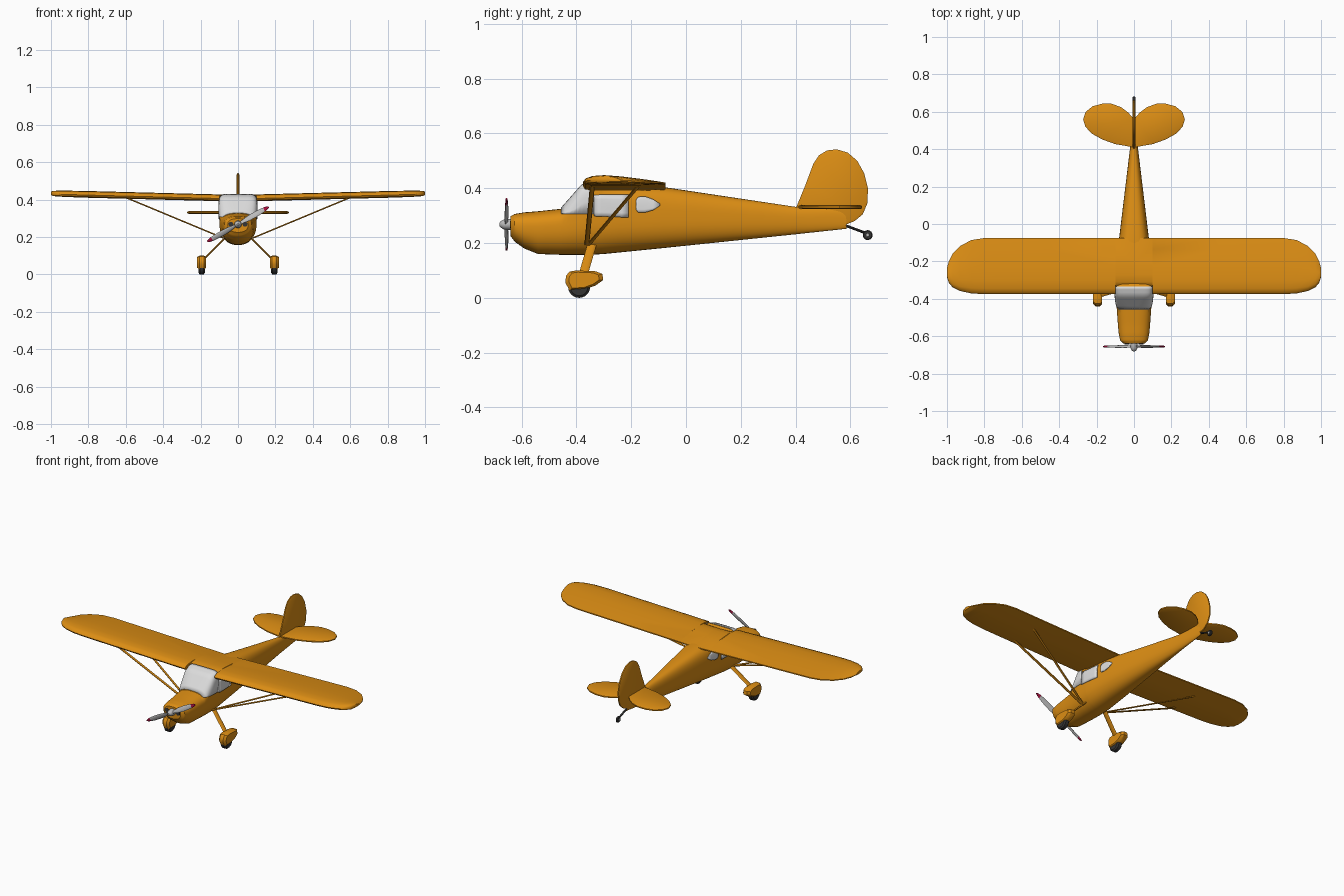
import bpy, bmesh
from math import sin, cos, asin, pi, radians
from mathutils import Vector

cube = bpy.data.objects.get("Cube")
if cube:
    bpy.data.objects.remove(cube, do_unlink=True)


def material(name, r, g, b):
    m = bpy.data.materials.new(name)
    m.use_nodes = True
    m.diffuse_color = (r, g, b, 1)
    bsdf = m.node_tree.nodes["Principled BSDF"]
    bsdf.inputs["Base Color"].default_value = (r, g, b, 1)
    bsdf.inputs["Roughness"].default_value = 0.6
    return m


PAINT = material("orange paint", 0.72, 0.27, 0.007)
GLASS = material("pale glass", 0.72, 0.72, 0.72)
METAL = material("light metal", 0.5, 0.5, 0.5)
RUBBER = material("dark rubber", 0.035, 0.035, 0.035)
RED = material("crimson tip", 0.4, 0.005, 0.05)


def loft(name, rings, mat, closed=True, caps=True, mirror=False, plate=0, angle=35):
    """Skin a list of rings with quads; optionally mirror in x or thicken."""
    bm = bmesh.new()
    rows = [[bm.verts.new(p) for p in ring] for ring in rings]
    n = len(rows[0])
    for a, b in zip(rows, rows[1:]):
        for i in range(n if closed else n - 1):
            j = (i + 1) % n
            bm.faces.new((a[i], a[j], b[j], b[i]))
    if closed and caps:
        bm.faces.new(rows[0])
        bm.faces.new(rows[-1])
    bmesh.ops.recalc_face_normals(bm, faces=bm.faces)
    mesh = bpy.data.meshes.new(name)
    bm.to_mesh(mesh)
    bm.free()
    obj = bpy.data.objects.new(name, mesh)
    bpy.context.scene.collection.objects.link(obj)
    mesh.materials.append(mat)
    bpy.ops.object.select_all(action="DESELECT")
    obj.select_set(True)
    bpy.context.view_layer.objects.active = obj
    bpy.ops.object.shade_smooth_by_angle(angle=radians(angle))
    if plate:
        mod = obj.modifiers.new("thickness", "SOLIDIFY")
        mod.thickness, mod.offset = plate, 0
    if mirror:
        obj.modifiers.new("mirror", "MIRROR")
    return obj


def circle(centre, u, v, count=16):
    """Ellipse of points with half axes u and v."""
    return [Vector(centre) + Vector(u) * cos(2 * pi * i / count)
            + Vector(v) * sin(2 * pi * i / count) for i in range(count)]


def bar(name, a, b, chord, thick, mat, axis=(0, 1, 0), mirror=True):
    a, b, u = Vector(a), Vector(b), Vector(axis)
    v = (b - a).cross(u).normalized()
    return loft(name, [circle(p, u * chord, v * thick, 10) for p in (a, b)], mat, mirror=mirror)


def disc(name, centre, radius, half, mat, axis="x", mirror=False, inset=0.8):
    """Round-edged disc: full radius in the middle, smaller on both faces."""
    c = Vector(centre)
    d, u = (Vector((1, 0, 0)), Vector((0, 1, 0))) if axis == "x" else (Vector((0, 1, 0)), Vector((1, 0, 0)))
    v = Vector((0, 0, 1))
    steps = ((-1, inset), (-0.6, 1), (0.6, 1), (1, inset))
    return loft(name, [circle(c + d * half * s, u * radius * k, v * radius * k, 24)
                       for s, k in steps], mat, mirror=mirror)


def slab(name, outline, place, half, mat, mirror=False, inset=0.93):
    """Flat part from a 2D outline with softened edges; place maps (a, b, depth)."""
    ca = sum(p[0] for p in outline) / len(outline)
    cb = sum(p[1] for p in outline) / len(outline)
    steps = ((-1, inset), (-0.5, 1), (0.5, 1), (1, inset))
    rings = [[place(ca + (a - ca) * k, cb + (b - cb) * k, half * s) for a, b in outline]
             for s, k in steps]
    return loft(name, rings, mat, mirror=mirror)


# Fuselage stations: y, bottom, widest height, top, half width, top squareness
STATIONS = [
    (-0.64, 0.225, 0.265, 0.298, 0.055, 2.5), (-0.625, 0.205, 0.265, 0.306, 0.073, 2.5),
    (-0.59, 0.18, 0.26, 0.312, 0.081, 2.5), (-0.54, 0.16, 0.26, 0.316, 0.086, 2.5),
    (-0.455, 0.157, 0.265, 0.325, 0.092, 2.6), (-0.38, 0.157, 0.28, 0.41, 0.1, 6),
    (-0.335, 0.158, 0.28, 0.426, 0.1, 8), (-0.3, 0.16, 0.28, 0.41, 0.1, 5),
    (-0.08, 0.182, 0.285, 0.404, 0.08, 3.2), (0.4, 0.232, 0.285, 0.332, 0.022, 2.4),
    (0.585, 0.252, 0.285, 0.325, 0.007, 2.4)]


def station(y):
    for a, b in zip(STATIONS, STATIONS[1:]):
        if y <= b[0]:
            f = (y - a[0]) / (b[0] - a[0])
            return [p + (q - p) * f for p, q in zip(a, b)]
    return list(STATIONS[-1])


def section(y, angles, grow=0):
    _, bot, mid, top, w, n = station(y)
    pts = []
    for t in angles:
        c, s = cos(t), sin(t)
        e = 2 / (n if s >= 0 else 2.3)
        height = top + grow - mid if s >= 0 else bot - mid
        x = (w + grow) * abs(c) ** e * (1 if c >= 0 else -1)
        pts.append(Vector((x, y, mid + height * abs(s) ** e)))
    return pts


def side_x(y, z):
    _, _, mid, top, w, n = station(y)
    return w * (1 - max(0, (z - mid) / (top - mid)) ** n) ** (1 / n)


ys = [a[0] + (b[0] - a[0]) * k / 4 for a, b in zip(STATIONS, STATIONS[1:]) for k in range(4)]
around = [2 * pi * i / 40 for i in range(40)]
loft("fuselage", [section(y, around) for y in ys + [STATIONS[-1][0]]], PAINT)

# Windshield wrapping over the front of the cabin
glass_rings = []
for k in range(9):
    y = -0.455 + 0.12 * min(k / 8, 1)
    _, _, mid, top, _, n = station(y)
    t0 = asin(((0.305 - mid) / (top - mid)) ** (n / 2))
    glass_rings.append(section(y, [t0 + (pi - 2 * t0) * i / 32 for i in range(33)], 0.003))
loft("windshield", glass_rings, GLASS, closed=False, plate=0.003)


# Side windows follow the cabin wall: columns of y, lower and upper height
def window(name, columns):
    rows = [[Vector((side_x(y, lo + (hi - lo) * k / 5) + 0.003, y, lo + (hi - lo) * k / 5))
             for k in range(6)] for y, lo, hi in columns]
    loft(name, rows, GLASS, closed=False, mirror=True, plate=0.005)


window("door_window", [(-0.335 + 0.125 * k / 5, 0.298 - 0.001 * k, 0.376) for k in range(6)])
window("rear_window", [(-0.182, 0.322, 0.358), (-0.175, 0.312, 0.368), (-0.15, 0.311, 0.37),
                       (-0.12, 0.32, 0.359), (-0.095, 0.336, 0.343)])

# Wing: x, leading edge, trailing edge, thickness scale
AIRFOIL = [(0, 0.4), (0.03, 0.72), (0.1, 0.92), (0.25, 1), (0.5, 0.86), (0.8, 0.55),
           (1, 0.3), (1, 0.12), (0.6, 0), (0.1, 0), (0.02, 0.15)]
SPAN = [(0, -0.335, -0.075, 1), (0.098, -0.335, -0.075, 1), (0.1, -0.375, -0.075, 1),
        (0.45, -0.375, -0.075, 1), (0.8, -0.375, -0.075, 1), (0.87, -0.371, -0.086, 0.97),
        (0.93, -0.358, -0.118, 0.93), (0.97, -0.338, -0.16, 0.85), (0.99, -0.315, -0.2, 0.75),
        (1.0, -0.285, -0.235, 0.5)]
wing_rings = []
for x, lead, trail, thick in SPAN:
    base = 0.389 + 0.026 * x + 0.018 * (1 - thick)
    wing_rings.append([Vector((x, lead + (trail - lead) * c, base + 0.036 * thick * h))
                       for c, h in AIRFOIL])
loft("wing", wing_rings, PAINT, mirror=True)

# Tail surfaces
STABILISER = [(0, 0.41), (0.1, 0.427), (0.17, 0.452), (0.225, 0.483), (0.26, 0.52), (0.272, 0.56),
              (0.258, 0.6), (0.22, 0.63), (0.17, 0.643), (0.12, 0.643), (0.07, 0.625),
              (0.03, 0.595), (0, 0.56)]
slab("stabiliser", STABILISER, lambda a, b, d: Vector((max(a, 0), b, 0.331 + d)), 0.007, PAINT, mirror=True)
FIN = [(0.4, 0.325), (0.435, 0.41), (0.465, 0.49), (0.485, 0.52), (0.515, 0.538), (0.55, 0.542),
       (0.59, 0.53), (0.625, 0.5), (0.65, 0.455), (0.664, 0.4), (0.662, 0.345), (0.645, 0.305),
       (0.615, 0.28), (0.57, 0.262)]
slab("fin_and_rudder", FIN, lambda a, b, d: Vector((d, a, b)), 0.007, PAINT)

# Tail wheel
bar("tail_wheel_arm", (0, 0.56, 0.272), (0, 0.66, 0.235), 0.006, 0.005, RUBBER, (1, 0, 0), False)
disc("tail_wheel", (0, 0.663, 0.229), 0.018, 0.007, RUBBER)
disc("tail_wheel_hub", (0, 0.663, 0.229), 0.007, 0.009, METAL)

# Main landing gear
bar("gear_leg", (0.06, -0.34, 0.205), (0.19, -0.378, 0.075), 0.017, 0.005, PAINT)
FAIRING = [(-0.44, 0.055), (-0.438, 0.08), (-0.425, 0.096), (-0.4, 0.1), (-0.33, 0.097),
           (-0.305, 0.087), (-0.302, 0.065), (-0.33, 0.045), (-0.37, 0.031), (-0.425, 0.027)]
slab("wheel_fairing", FAIRING, lambda a, b, d: Vector((0.194 + d, a, b)), 0.024, PAINT, True, 0.8)
disc("main_wheel", (0.194, -0.39, 0.04), 0.04, 0.017, RUBBER, mirror=True)

# Wing struts
bar("front_strut", (0.08, -0.362, 0.195), (0.59, -0.342, 0.407), 0.009, 0.004, PAINT)
bar("rear_strut", (0.08, -0.355, 0.195), (0.59, -0.175, 0.407), 0.008, 0.004, PAINT)

# Nose air intakes
disc("air_intake", (0.038, -0.639, 0.268), 0.013, 0.004, RUBBER, "y", True, 1)

# Spinner and propeller
HUB = Vector((0, -0.655, 0.268))
loft("spinner", [circle((0, y, HUB.z), (r, 0, 0), (0, 0, r)) for y, r in
                 ((-0.681, 0.005), (-0.676, 0.012), (-0.665, 0.018), (-0.645, 0.02), (-0.63, 0.02))], METAL)
for side, label in ((1, "left"), (-1, "right")):
    d = Vector((cos(radians(29.5)), 0, sin(radians(29.5)))) * side
    flat = d.cross(Vector((0, 1, 0)))
    rings = []
    for r, w in ((0.005, 0.008), (0.03, 0.01), (0.06, 0.015), (0.1, 0.016), (0.14, 0.014),
                 (0.16, 0.012), (0.18, 0.008), (0.189, 0.003)):
        twist = radians(35 - 130 * r)
        u = flat * cos(twist) + Vector((0, 1, 0)) * sin(twist)
        rings.append(circle(HUB + d * r, u * w, u.cross(d) * 0.004, 10))
    blade = loft(label + "_propeller_blade", rings, METAL)
    blade.data.materials.append(RED)
    for face in blade.data.polygons:
        if (face.center - HUB).dot(d) > 0.16:
            face.material_index = 1
